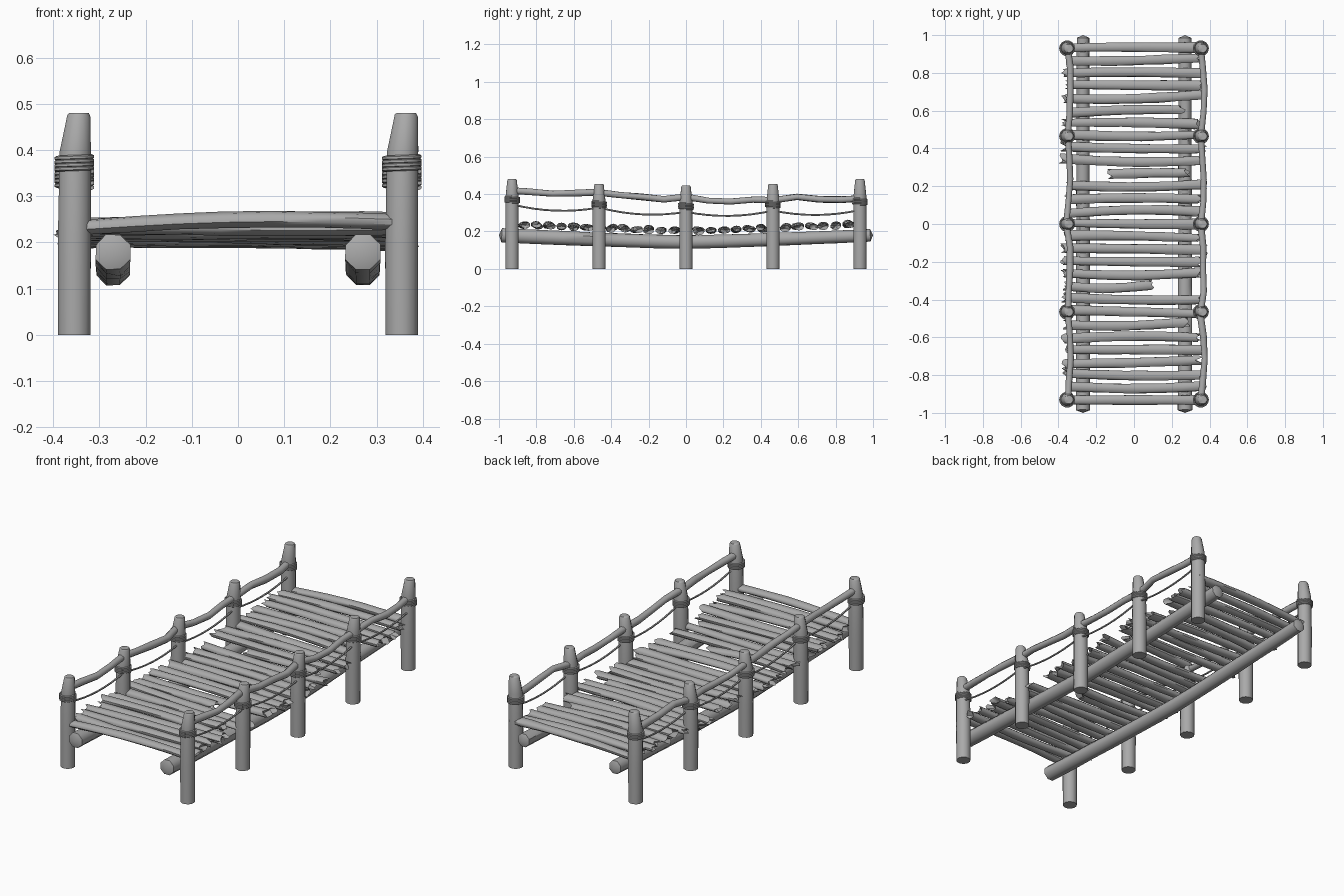
import bpy, bmesh, math, random
from mathutils import Vector

random.seed(7)
if "Cube" in bpy.data.objects:
    bpy.data.objects.remove(bpy.data.objects["Cube"], do_unlink=True)

wood = bpy.data.materials.new("weathered grey")
wood.use_nodes = True
GREY = (0.4, 0.4, 0.4, 1)
wood.diffuse_color = GREY
wood.node_tree.nodes["Principled BSDF"].inputs["Base Color"].default_value = GREY


def tube(name, path, radii, sides=10, flat=1.0, jag=0.0, dome=0.0, wobble=0.0):
    """Sweep an oval ring along a path; jag tears the ends, dome points them."""
    bm = bmesh.new()
    pts = [Vector(p) for p in path]
    rings, last = [], len(pts) - 1
    for i, p in enumerate(pts):
        t = (pts[min(i + 1, last)] - pts[max(i - 1, 0)]).normalized()
        ref = Vector((0, 1, 0)) if abs(t.z) > 0.8 else Vector((0, 0, 1))
        side = t.cross(ref).normalized()
        up = side.cross(t)
        ring = []
        for k in range(sides):
            a = math.tau * (k + 0.5) / sides
            r = radii[i] * (1 + random.uniform(-wobble, wobble))
            co = p + side * r * math.cos(a) + up * r * flat * math.sin(a)
            if jag and i in (0, last):
                co += t * (1 if i else -1) * random.uniform(-0.4, 1) * jag
            ring.append(bm.verts.new(co))
        rings.append(ring)
    for a, b in zip(rings, rings[1:]):
        for k in range(sides):
            n = (k + 1) % sides
            bm.faces.new((a[k], a[n], b[n], b[k]))
    for ring, i, sign in ((rings[0], 0, -1), (rings[-1], last, 1)):
        t = (pts[i] - pts[i - sign]).normalized()
        tip = bm.verts.new(pts[i] + t * (dome - jag * 0.5))
        for k in range(sides):
            bm.faces.new((ring[k], ring[(k + 1) % sides], tip))
    bmesh.ops.recalc_face_normals(bm, faces=bm.faces)
    mesh = bpy.data.meshes.new(name)
    bm.to_mesh(mesh)
    bm.free()
    mesh.materials.append(wood)
    obj = bpy.data.objects.new(name, mesh)
    bpy.context.collection.objects.link(obj)
    return obj


def sag(y):
    """Height of the beam centre line."""
    return 0.143 + 0.037 * abs(y) ** 1.25


POST_Y = (-0.93, -0.465, 0, 0.465, 0.93)
POST_TOP = (0.48, 0.455, 0.445, 0.455, 0.48)
WRAP_Z = (0.37, 0.345, 0.335, 0.345, 0.36)
ROPE_Z = (0.345, 0.328, 0.305, 0.312, 0.315)
# Handrail heights, four steps per span
RAIL_Z = (0.42, 0.412, 0.402, 0.405, 0.415, 0.385, 0.388, 0.378, 0.385,
          0.365, 0.36, 0.37, 0.38, 0.37, 0.358, 0.368, 0.385, 0.372, 0.37, 0.378, 0.385)
RAIL_Z = RAIL_Z[:4] + (0.41, 0.395, 0.385, 0.372) + RAIL_Z[8:9] + RAIL_Z[9:12] + RAIL_Z[15:20]

for label, sx in (("right", -0.354), ("left", 0.354)):
    # Sagging support beam with blunt pointed ends
    bx = math.copysign(0.27, sx)
    ys = [-0.985 + 1.97 * i / 12 for i in range(13)]
    tube(label + "_beam", [(bx, y, sag(y)) for y in ys],
         [0.041 - 0.005 * i / 12 for i in range(13)], sides=8, dome=0.015, wobble=0.03)

    # Posts with tapered heads and coiled lashings
    for i, (y, top, wz) in enumerate(zip(POST_Y, POST_TOP, WRAP_Z)):
        neck = top - 0.085
        tube(f"{label}_post_{i + 1}",
             [(sx, y, 0), (sx, y, neck * 0.5), (sx + 0.002, y, neck),
              (sx + 0.01, y, top - 0.006), (sx + 0.01, y, top)],
             [0.036, 0.037, 0.035, 0.026, 0.022], sides=12)
        turns, steps = 4, 14
        coil = []
        for k in range(turns * steps + 1):
            a = math.tau * k / steps
            coil.append((sx + 0.038 * math.cos(a), y + 0.038 * math.sin(a),
                         wz - 0.016 + 0.032 * k / (turns * steps)))
        tube(f"{label}_lashing_{i + 1}", coil, [0.0052] * len(coil), sides=6)

    # Wavy handrail
    rail = []
    for i, z in enumerate(RAIL_Z):
        y = -0.95 + 1.9 * i / (len(RAIL_Z) - 1)
        bow = 0.016 * abs(math.sin(math.pi * i / 4)) + random.uniform(-0.005, 0.005)
        rail.append((sx + bow, y, z))
    tube(label + "_handrail", rail, [random.uniform(0.016, 0.02) for _ in rail],
         sides=8, dome=0.005)

    # Thin rope hanging between neighbouring posts
    rope = []
    for i in range(4):
        for k in range(8 if i < 3 else 9):
            f = k / 8
            rope.append((sx + 0.012, POST_Y[i] + 0.465 * f,
                         ROPE_Z[i] * (1 - f) + ROPE_Z[i + 1] * f - 0.1 * f * (1 - f)))
    tube(label + "_rope", rope, [0.005] * len(rope), sides=6)

# Deck of rough logs: a few are broken short
COUNT = 29
BROKEN = {5: (-0.33, 0.25), 10: (-0.12, 0.27), 19: (-0.35, 0.08), 23 - 1: (-0.35, 0.27)}
for i in range(COUNT):
    y = 0.935 - 1.867 * i / (COUNT - 1)
    end_log = i in (0, COUNT - 1)
    x0, x1 = BROKEN.get(i, (random.uniform(-0.37, -0.33), random.uniform(0.33, 0.37)))
    if end_log:
        x0, x1 = -0.33, 0.37
    yaw = 0 if end_log else random.uniform(-0.03, 0.03)
    roll = random.uniform(-0.02, 0.02)
    bend = random.uniform(-0.014, 0.014)
    arch = 0.012 if end_log else random.uniform(-0.004, 0.01)
    grow = random.uniform(-0.004, 0.004)
    path, radii = [], []
    for k in range(8):
        f = k / 7
        x = x0 + (x1 - x0) * f
        hump = math.sin(math.pi * f)
        path.append((x, y + yaw * x + bend * (hump - 0.5),
                     sag(y) + 0.061 + roll * x + arch * hump))
        radii.append(0.026 + grow * (2 * f - 1) + random.uniform(-0.0015, 0.0015))
    tube(f"deck_log_{i + 1}", path, radii, sides=10, flat=0.66,
         jag=0 if end_log else 0.028, dome=0.006 if end_log else 0, wobble=0.04)

# Smooth bark, crisp ends
bpy.ops.object.select_all(action="DESELECT")
parts = [o for o in bpy.context.scene.objects
         if o.type == "MESH" and o.data.materials and o.data.materials[0] == wood]
for o in parts:
    o.select_set(True)
bpy.context.view_layer.objects.active = parts[0]
bpy.ops.object.shade_smooth_by_angle(angle=math.radians(48))
